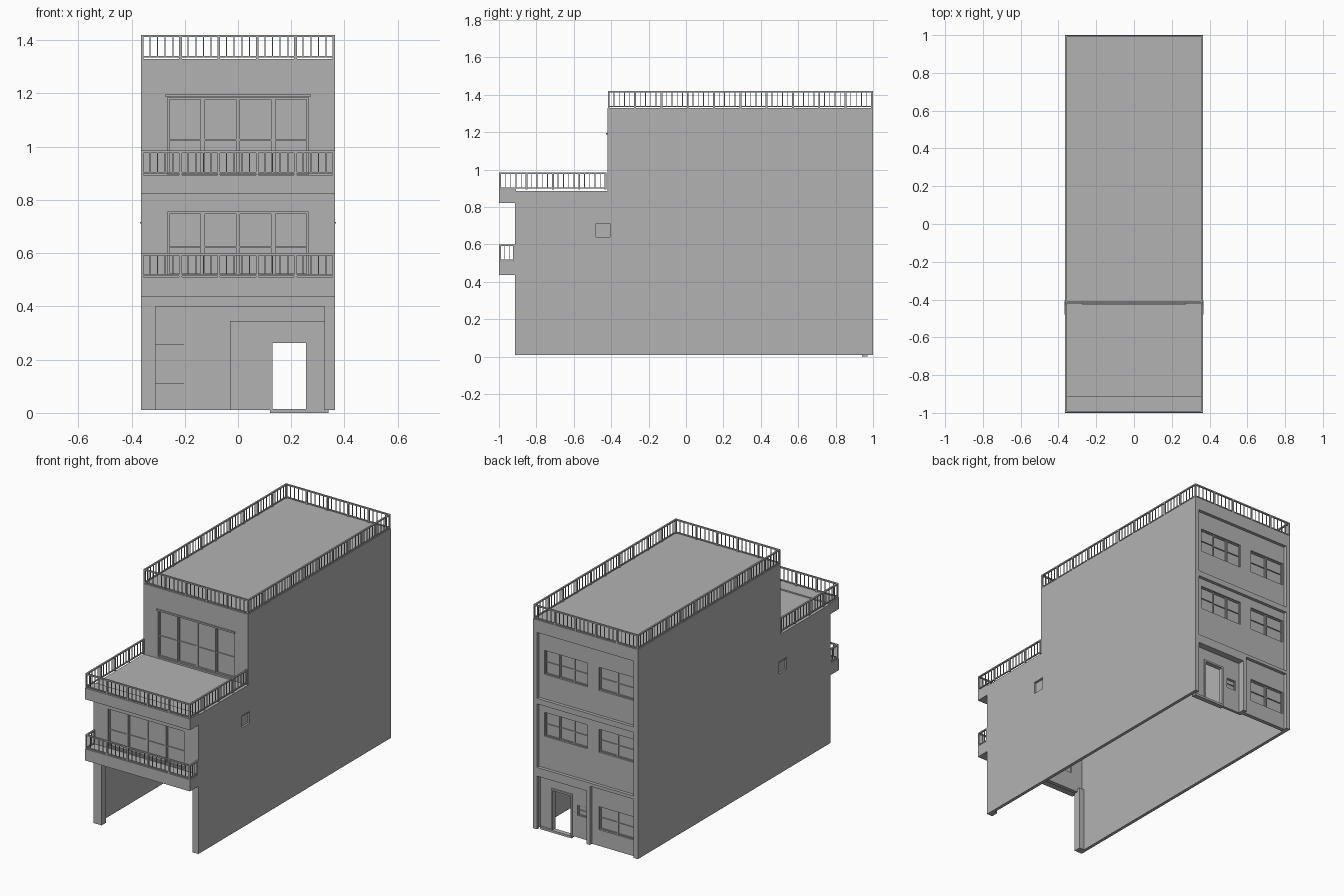
import bpy, bmesh
from mathutils import Vector

if "Cube" in bpy.data.objects:
    bpy.data.objects.remove(bpy.data.objects["Cube"], do_unlink=True)

grey = bpy.data.materials.new("plain grey")
grey.use_nodes = True
grey.diffuse_color = (0.45, 0.45, 0.45, 1)
grey.node_tree.nodes["Principled BSDF"].inputs["Base Color"].default_value = grey.diffuse_color

HALF = 0.365      # half width of the house
INNER = 0.345     # inside face of the side walls
BASE, TERRACE, ROOF = 0.01, 0.885, 1.33
FRONT, SETBACK, BACK = -0.915, -0.42, 1.0


def finish(name, bm):
    bmesh.ops.recalc_face_normals(bm, faces=bm.faces)
    mesh = bpy.data.meshes.new(name)
    bm.to_mesh(mesh)
    bm.free()
    mesh.materials.append(grey)
    obj = bpy.data.objects.new(name, mesh)
    bpy.context.collection.objects.link(obj)
    return obj


def add_box(bm, x0, x1, y0, y1, z0, z1):
    verts = bmesh.ops.create_cube(bm, size=1)["verts"]
    bmesh.ops.scale(bm, vec=(x1 - x0, y1 - y0, z1 - z0), verts=verts)
    bmesh.ops.translate(bm, vec=((x0 + x1) / 2, (y0 + y1) / 2, (z0 + z1) / 2), verts=verts)


def box(name, *bounds):
    bm = bmesh.new()
    add_box(bm, *bounds)
    return finish(name, bm)


def pierced_wall(name, span, height, depth, holes, along_y=False):
    """Upright slab with rectangular openings (a0, a1, z0, z1)."""
    across = sorted({*span, *[v for h in holes for v in h[:2]]})
    up = sorted({*height, *[v for h in holes for v in h[2:]]})
    bm = bmesh.new()
    grid = {}

    def vert(a, z):
        if (a, z) not in grid:
            grid[a, z] = bm.verts.new((depth[0], a, z) if along_y else (a, depth[0], z))
        return grid[a, z]

    for a0, a1 in zip(across, across[1:]):
        for z0, z1 in zip(up, up[1:]):
            a, z = (a0 + a1) / 2, (z0 + z1) / 2
            if not any(h[0] < a < h[1] and h[2] < z < h[3] for h in holes):
                bm.faces.new([vert(a0, z0), vert(a1, z0), vert(a1, z1), vert(a0, z1)])
    new = bmesh.ops.extrude_face_region(bm, geom=bm.faces[:])["geom"]
    move = depth[1] - depth[0]
    bmesh.ops.translate(bm, vec=(move, 0, 0) if along_y else (0, move, 0),
                        verts=[g for g in new if isinstance(g, bmesh.types.BMVert)])
    return finish(name, bm)


def window(name, hole, y, out, columns, split, bar=0.008):
    """Sliding sashes with alternating depth; out is the outward y direction."""
    x0, x1, z0, z1 = hole
    bm = bmesh.new()
    width = (x1 - x0) / columns
    for i in range(columns):
        a, b = x0 + i * width, x0 + (i + 1) * width
        inset = 0.004 * (i % 2)

        def bar_box(p, q, r, s, thick):
            ys = sorted((y - out * inset, y - out * (inset + thick)))
            add_box(bm, p, q, *ys, r, s)

        mid = z0 + (z1 - z0) * split
        ys = sorted((y - out * (inset + 0.006), y - out * (inset + 0.009)))
        add_box(bm, a, b, *ys, z0, z1)
        bar_box(a, a + bar, z0, z1, 0.008)
        bar_box(b - bar, b, z0, z1, 0.008)
        bar_box(a, b, z0, z0 + bar, 0.008)
        bar_box(a, b, z1 - bar, z1, 0.008)
        bar_box(a, b, mid - bar / 3, mid + bar / 3, 0.008)
    return finish(name, bm)


def railing(name, start, end, z, height=0.09, bay=0.14, bars=5):
    """Straight railing with posts, balusters and two rails."""
    p, q = Vector(start), Vector(end)
    bm = bmesh.new()

    def beam(a, b, half, z0, z1):
        add_box(bm, min(a.x, b.x) - half, max(a.x, b.x) + half,
                min(a.y, b.y) - half, max(a.y, b.y) + half, z0, z1)

    beam(p, q, 0.005, z + height - 0.008, z + height)
    beam(p, q, 0.004, z + 0.004, z + 0.01)
    count = max(1, round((q - p).length / bay)) * bars
    if (q - p).length < bay:
        count = 3
    for i in range(count + 1):
        spot = p.lerp(q, i / count)
        post = i % bars == 0 or i == count
        beam(spot, spot, 0.005 if post else 0.002, z - 0.002 if post else z + 0.006, z + height - 0.004)
    return finish(name, bm)


# Side walls, stepped at the terrace, with a small hooded window each
vent = (-0.48, -0.405, 0.64, 0.715)
for side, label in ((1, "left"), (-1, "right")):
    pierced_wall(label + "_side_wall", (FRONT, BACK), (BASE, ROOF), (side * INNER, side * HALF),
                 [(FRONT, SETBACK, TERRACE, ROOF), vent], along_y=True)
    xs = sorted((side * 0.347, side * 0.354))
    box(label + "_side_window_pane", *xs, *vent)
    xs = sorted((side * 0.35, side * 0.368))
    box(label + "_side_window_hood", *xs, vent[0], vent[1], 0.712, 0.717)

# Roof and terrace decks
box("roof_deck", -INNER, INNER, SETBACK, BACK, 1.31, ROOF)
box("terrace_deck", -INNER, INNER, FRONT, -0.40, 0.865, TERRACE)

# Front walls with full-height glazed doors
for label, y, hole, heights in (
        ("middle", FRONT, (-0.265, 0.265, 0.515, 0.755), (0.40, TERRACE)),
        ("upper", SETBACK, (-0.265, 0.265, 0.895, 1.185), (0.865, ROOF))):
    pierced_wall(label + "_front_wall", (-INNER, INNER), heights, (y, y + 0.025), [hole])
    window(label + "_front_doors", hole, y + 0.008, -1, 4, 0.45)
box("upper_door_hood", -0.272, 0.272, SETBACK - 0.008, SETBACK + 0.01, 1.187, 1.197)

# Carport pillars
box("right_pillar", -HALF, -0.31, FRONT, -0.87, BASE, 0.42)
box("left_pillar", 0.325, HALF, FRONT, -0.87, BASE, 0.42)

# Balcony slabs
box("balcony_slab", -HALF, HALF, -1, FRONT + 0.005, 0.437, 0.51)
box("terrace_front_slab", -HALF, HALF, -1, FRONT + 0.005, 0.822, 0.893)

# Back wall: raised frame, recessed panels and a deeper door bay
door_bay = (-0.005, INNER, BASE, 0.345)
pierced_wall("back_frame", (-INNER, INNER), (BASE, ROOF), (0.98, BACK),
             [(-0.335, 0.338, 0.835, 1.25), (-0.335, 0.338, 0.40, 0.80),
              (-0.335, -0.03, BASE, 0.38), (-0.005, 0.338, BASE, 0.345)])
wide = [(0.0, 0.30, z, z + 0.15) for z in (0.60, 0.99)]
narrow = [(-0.325, -0.08, z, z + 0.145) for z in (0.112, 0.60, 0.99)]
pierced_wall("back_panel", (-INNER, INNER), (BASE, ROOF), (0.955, 0.98), wide + narrow + [door_bay])
for i, hole in enumerate(wide):
    window("back_wide_window_%d" % i, hole, 0.972, 1, 3, 0.5, 0.006)
for i, hole in enumerate(narrow):
    window("back_narrow_window_%d" % i, hole, 0.972, 1, 2, 0.5, 0.006)

# Back door bay with open doorway, frame, small window and threshold
doorway, peep = (0.13, 0.255, BASE, 0.262), (0.02, 0.085, 0.15, 0.215)
pierced_wall("door_bay_wall", (-0.03, INNER), (BASE, 0.345), (0.94, 0.957), [doorway, peep])
window("door_bay_window", peep, 0.952, 1, 1, 0.5, 0.005)
pierced_wall("door_frame", (0.12, 0.265), (BASE, 0.273), (0.936, 0.964), [doorway])
box("door_threshold", 0.12, 0.34, 0.94, 0.97, 0, 0.014)

# Railings
RX = 0.36
railing("balcony_front_rail", (-RX, -0.994), (RX, -0.994), 0.51)
railing("terrace_front_rail", (-RX, -0.994), (RX, -0.994), 0.895)
railing("roof_front_rail", (-RX, -0.413), (RX, -0.413), ROOF)
railing("roof_back_rail", (-RX, 0.994), (RX, 0.994), ROOF)
for x, label in ((RX, "left"), (-RX, "right")):
    railing(label + "_balcony_rail", (x, -0.994), (x, -0.92), 0.51)
    railing(label + "_terrace_rail", (x, -0.994), (x, -0.43), 0.895)
    railing(label + "_roof_rail", (x, -0.413), (x, 0.994), ROOF)
